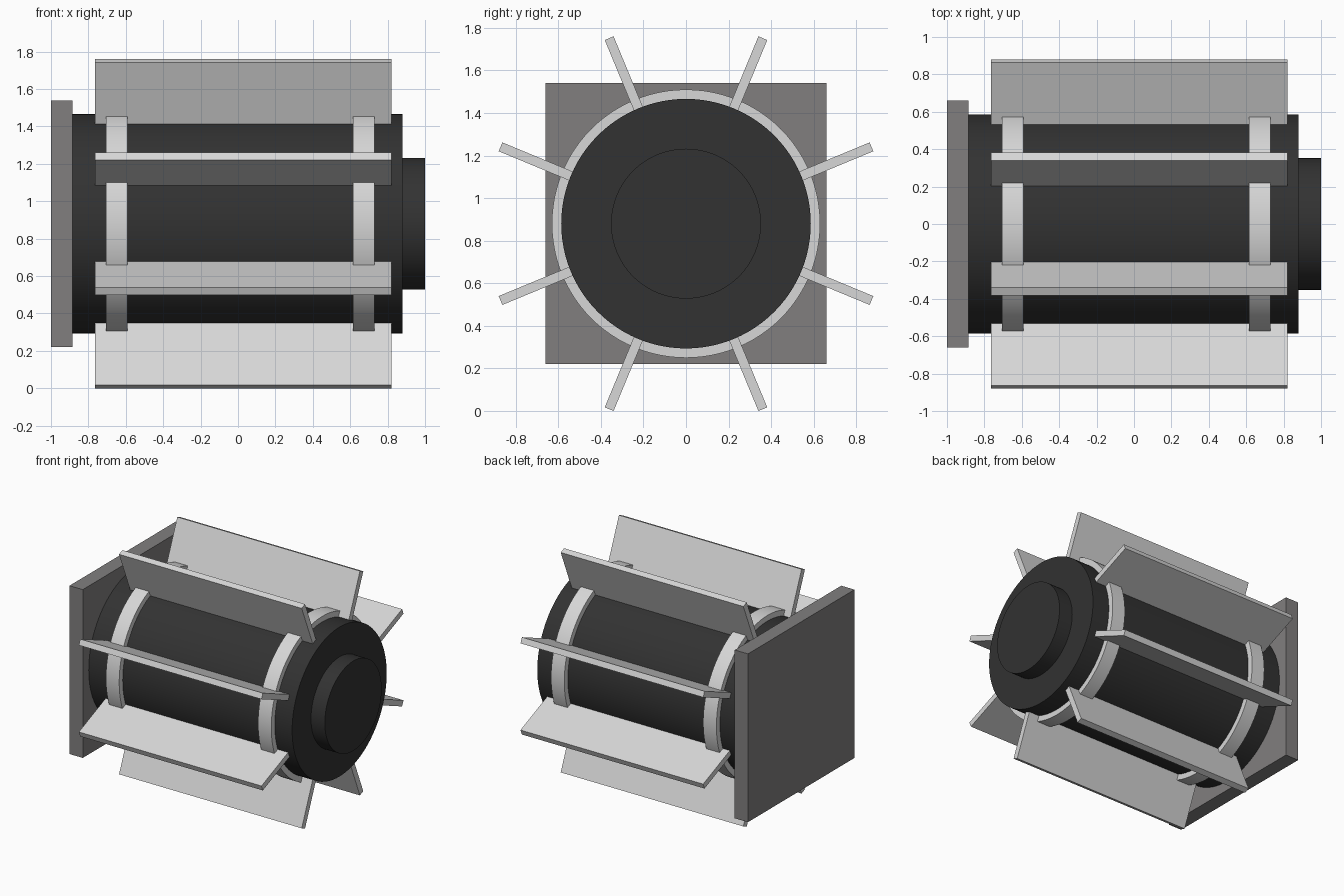
import bpy
from math import radians, pi
from mathutils import Matrix

AXIS_Z = 0.88

cube = bpy.data.objects.get("Cube")
if cube:
    bpy.data.objects.remove(cube, do_unlink=True)


def material(name, color):
    mat = bpy.data.materials.new(name)
    mat.use_nodes = True
    mat.diffuse_color = color
    mat.node_tree.nodes["Principled BSDF"].inputs["Base Color"].default_value = color
    return mat


black = material("black", (0.032, 0.032, 0.032, 1))
grey = material("warm grey", (0.22, 0.212, 0.212, 1))
silver = material("light grey", (0.68, 0.68, 0.68, 1))


def finish(name, mat):
    obj = bpy.context.object
    obj.name = obj.data.name = name
    obj.data.materials.append(mat)
    return obj


def drum(name, x0, x1, radius, mat):
    """Smooth cylinder lying along x."""
    bpy.ops.mesh.primitive_cylinder_add(
        vertices=96, radius=radius, depth=x1 - x0,
        location=((x0 + x1) / 2, 0, AXIS_Z), rotation=(0, pi / 2, 0))
    obj = finish(name, mat)
    bpy.ops.object.shade_smooth_by_angle(angle=radians(30))
    return obj


def box(name, x0, x1, y0, y1, half_z, mat, angle=0):
    """Box between two x and y limits, turned about the drum axis."""
    bpy.ops.mesh.primitive_cube_add(size=1)
    obj = finish(name, mat)
    shape = Matrix.Translation(((x0 + x1) / 2, (y0 + y1) / 2, 0)) @ \
        Matrix.Diagonal((x1 - x0, y1 - y0, 2 * half_z, 1))
    obj.data.transform(Matrix.Rotation(angle, 4, "X") @ shape)
    obj.location.z = AXIS_Z
    return obj


# Square mounting plate, main drum and end boss
box("mounting_plate", -1.0, -0.885, -0.66, 0.66, 0.66, grey)
drum("main_drum", -0.89, 0.88, 0.586, black)
drum("end_boss", 0.87, 1.0, 0.352, black)

# Raised bands around the drum
drum("right_band", -0.705, -0.59, 0.63, silver)
drum("left_band", 0.615, 0.73, 0.63, silver)

# Eight radial fins
for i in range(8):
    box(f"fin_{i + 1}", -0.765, 0.82, 0.57, 0.943, 0.0225, silver,
        radians(22.5 + 45 * i))
